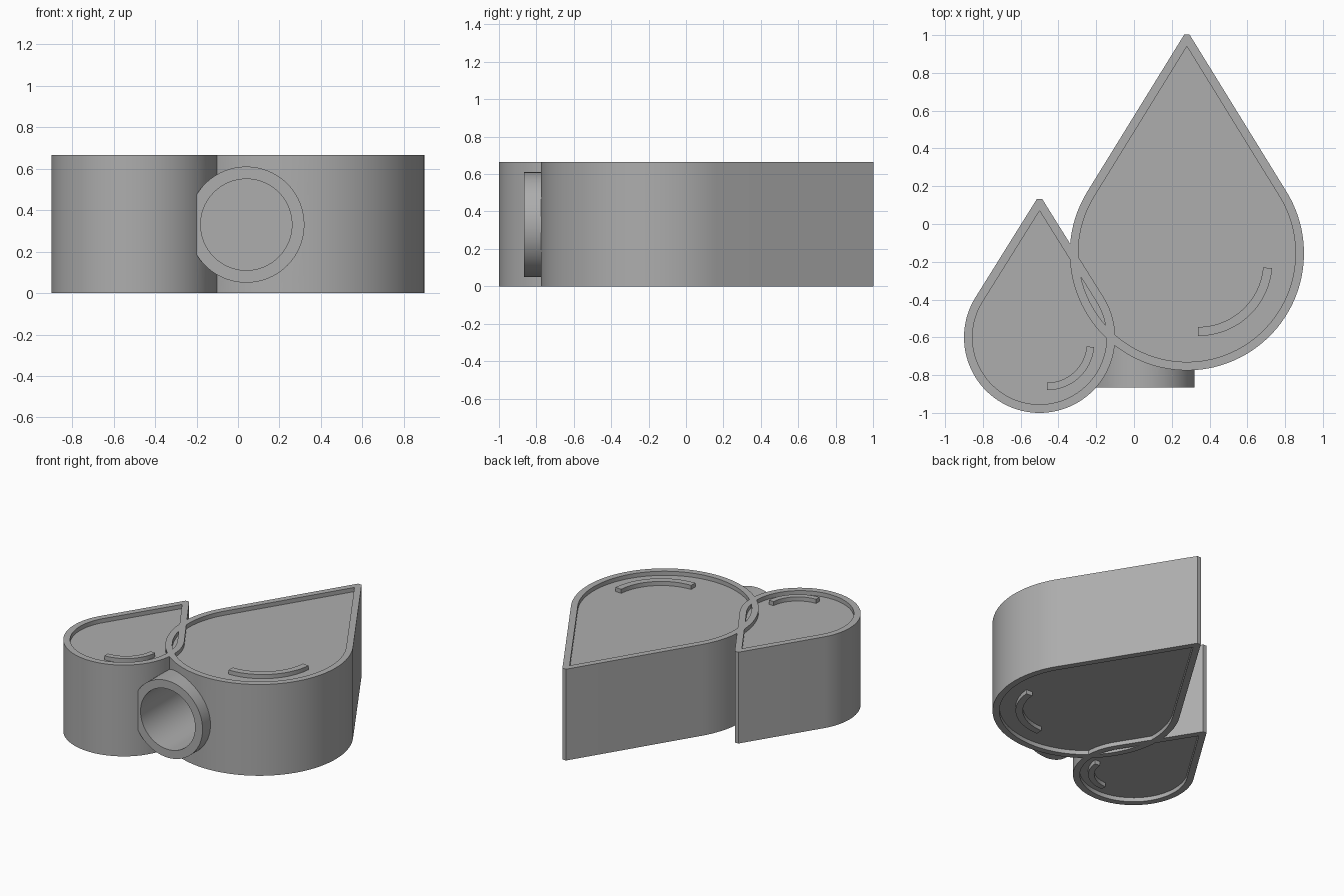
import bpy, bmesh, math
from mathutils import Vector

if "Cube" in bpy.data.objects:
    bpy.data.objects.remove(bpy.data.objects["Cube"])

HEIGHT, RECESS, RIM = 0.665, 0.03, 0.045

grey = bpy.data.materials.new("plain grey")
grey.diffuse_color = (0.42, 0.42, 0.42, 1)
grey.use_nodes = True
grey.node_tree.nodes["Principled BSDF"].inputs["Base Color"].default_value = grey.diffuse_color


def prism(name, outline, z0, z1):
    """Extrude a closed counter-clockwise outline between two heights."""
    bm = bmesh.new()
    face = bm.faces.new([bm.verts.new((x, y, z0)) for x, y in outline])
    top = bmesh.ops.extrude_face_region(bm, geom=[face])["geom"]
    bmesh.ops.translate(bm, vec=(0, 0, z1 - z0),
                        verts=[v for v in top if isinstance(v, bmesh.types.BMVert)])
    bmesh.ops.recalc_face_normals(bm, faces=bm.faces)
    mesh = bpy.data.meshes.new(name)
    bm.to_mesh(mesh)
    bm.free()
    obj = bpy.data.objects.new(name, mesh)
    bpy.context.collection.objects.link(obj)
    mesh.materials.append(grey)
    return obj


def cylinder(name, radius, y0, y1):
    """Cylinder lying along y at the spout position."""
    bpy.ops.mesh.primitive_cylinder_add(vertices=96, radius=radius, depth=y1 - y0,
                                        location=(0.04, (y0 + y1) / 2, 0.33),
                                        rotation=(math.pi / 2, 0, 0))
    obj = bpy.context.object
    obj.name = name
    obj.data.materials.append(grey)
    return obj


def combine(target, other, operation):
    """Boolean the other object into the target and remove it."""
    mod = target.modifiers.new("join", "BOOLEAN")
    mod.operation, mod.object, mod.solver = operation, other, "EXACT"
    bpy.context.view_layer.objects.active = target
    bpy.ops.object.modifier_apply(modifier=mod.name)
    bpy.data.objects.remove(other)


def drop(cx, cy, radius, tip_y, grow=0.0):
    """Teardrop outline: circle plus tangent lines, grown outward, blunt tip."""
    half = math.asin(radius / (tip_y - cy))
    r, n = radius + grow, 72
    pts = []
    for i in range(n + 1):
        a = math.pi - half + (math.pi + 2 * half) * i / n
        pts.append((cx + r * math.cos(a), cy + r * math.sin(a)))
    apex = tip_y + grow / math.sin(half)
    if grow == 0:
        return pts + [(cx, apex)]
    cut = tip_y + grow * 1.38
    w = (apex - cut) * math.tan(half)
    return pts + [(cx + w, cut), (cx - w, cut)]


def arc_band(cx, cy, r0, r1):
    """Curved highlight strip covering the lower right quarter."""
    angles = [math.radians(-90 + 85 * i / 24) for i in range(25)]
    outer = [(cx + r1 * math.cos(a), cy + r1 * math.sin(a)) for a in angles]
    inner = [(cx + r0 * math.cos(a), cy + r0 * math.sin(a)) for a in reversed(angles)]
    return outer + inner


LARGE = (0.28, -0.155, 0.575, 0.94)
SMALL = (-0.5, -0.6, 0.355, 0.07)

# Recessed panels of both drops, merged into one core
body = prism("drops_body", drop(*LARGE, RIM * 0.5), RECESS, HEIGHT - RECESS)
combine(body, prism("small_core", drop(*SMALL, RIM * 0.5), RECESS, HEIGHT - RECESS), "UNION")

# Raised rims around both drops, crossing each other
for shape in (LARGE, SMALL):
    rim = prism("rim", drop(*shape, RIM), 0, HEIGHT)
    combine(rim, prism("rim_hole", drop(*shape), -0.1, HEIGHT + 0.1), "DIFFERENCE")
    combine(body, rim, "UNION")

# Raised highlight strips on top and bottom
for band in (arc_band(0.34, -0.2, 0.345, 0.393), arc_band(-0.46, -0.63, 0.21, 0.25)):
    combine(body, prism("highlight", band, 0, HEIGHT), "UNION")

# Round spout at the front with its bore
combine(body, cylinder("spout", 0.28, -0.865, -0.4), "UNION")
combine(body, cylinder("bore", 0.22, -1.2, -0.2), "DIFFERENCE")

# Smooth curved walls, sharp edges
bpy.ops.object.select_all(action="DESELECT")
body.select_set(True)
bpy.context.view_layer.objects.active = body
bpy.ops.object.shade_smooth_by_angle(angle=math.radians(30))
